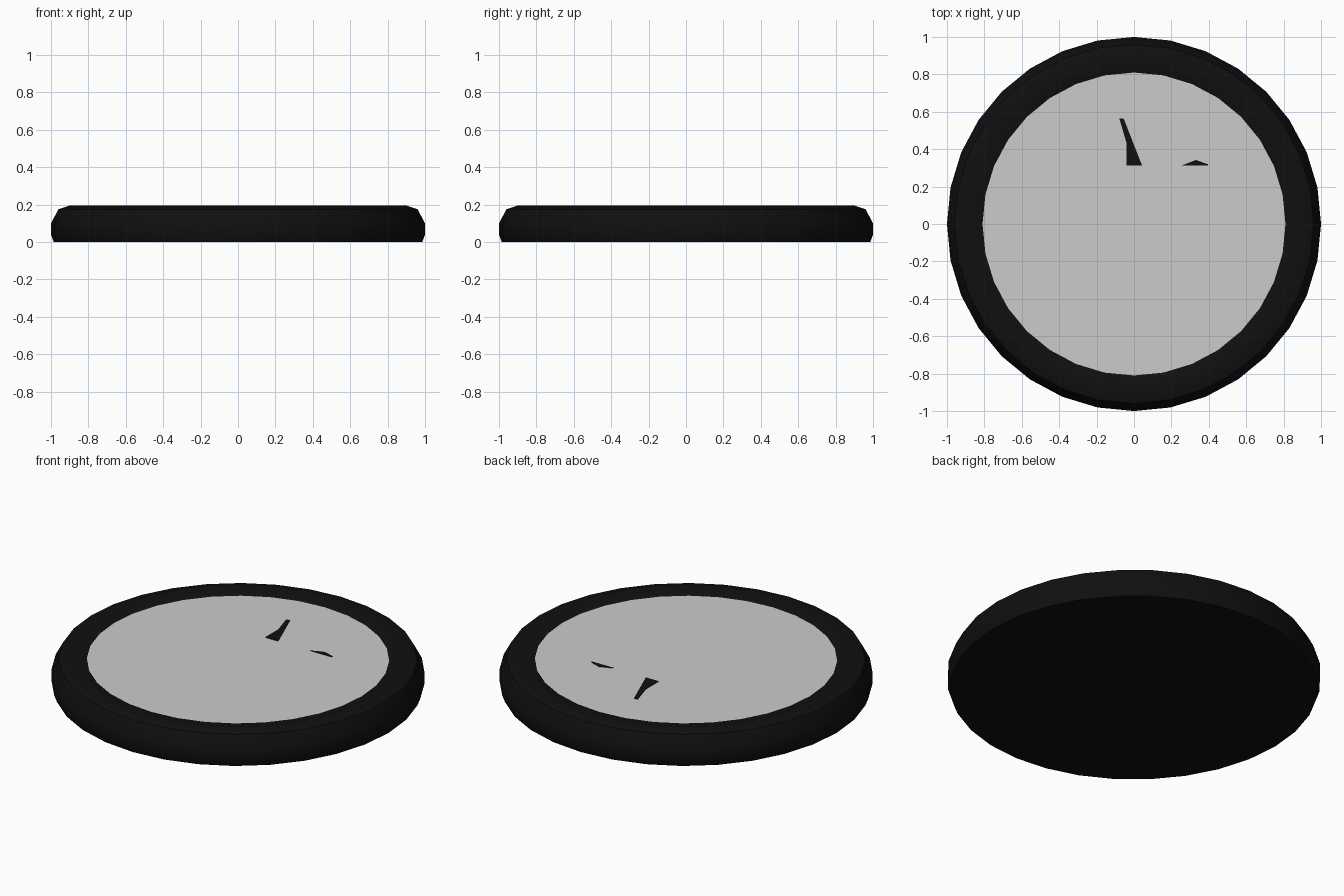
import bpy, bmesh, math

if "Cube" in bpy.data.objects:
    bpy.data.objects.remove(bpy.data.objects["Cube"])

SIDES = 32
black = bpy.data.materials.new("black")
black.diffuse_color = (0.005, 0.005, 0.005, 1)
black.use_nodes = True
black.node_tree.nodes["Principled BSDF"].inputs["Base Color"].default_value = black.diffuse_color


def make_object(name, bm, material=None):
    mesh = bpy.data.meshes.new(name)
    bmesh.ops.recalc_face_normals(bm, faces=bm.faces)
    bm.to_mesh(mesh)
    bm.free()
    obj = bpy.data.objects.new(name, mesh)
    bpy.context.collection.objects.link(obj)
    if material:
        mesh.materials.append(material)
    return obj


def ring(bm, r, z):
    return [bm.verts.new((r * math.cos(math.tau * i / SIDES),
                          r * math.sin(math.tau * i / SIDES), z))
            for i in range(SIDES)]


def smooth(obj, degrees):
    bpy.ops.object.select_all(action='DESELECT')
    obj.select_set(True)
    bpy.context.view_layer.objects.active = obj
    bpy.ops.object.shade_smooth_by_angle(angle=math.radians(degrees))


# Casing: turned rim with a closed back
profile = [(0.985, 0), (1.0, 0.04), (1.0, 0.1), (0.96, 0.175),
           (0.9, 0.195), (0.81, 0.17)]
bm = bmesh.new()
rings = [ring(bm, r, z) for r, z in profile]
for a, b in zip(rings, rings[1:]):
    for i in range(SIDES):
        j = (i + 1) % SIDES
        bm.faces.new((a[i], a[j], b[j], b[i]))
bm.faces.new(rings[0][::-1])
# close temporarily so normals are resolved outwards, then open for the dial
lid = bm.faces.new(rings[-1])
bmesh.ops.recalc_face_normals(bm, faces=bm.faces)
bmesh.ops.delete(bm, geom=[lid], context='FACES_ONLY')
smooth(make_object("clock_casing", bm, black), 35)

# Dial
bm = bmesh.new()
bm.faces.new(ring(bm, 0.81, 0.17))
make_object("clock_dial", bm)


# Hands: thin plates just proud of the dial
def plate(name, outline):
    bm = bmesh.new()
    face = bm.faces.new([bm.verts.new((x, y, 0.168)) for x, y in outline])
    ext = bmesh.ops.extrude_face_region(bm, geom=[face])
    top = [v for v in ext["geom"] if isinstance(v, bmesh.types.BMVert)]
    bmesh.ops.translate(bm, verts=top, vec=(0, 0, 0.005))
    make_object(name, bm, black)


plate("minute_hand", [(-0.04, 0.313), (0.043, 0.313), (-0.055, 0.563),
                      (-0.078, 0.563), (-0.04, 0.433)])
plate("hour_hand", [(0.255, 0.313), (0.395, 0.313), (0.395, 0.32),
                    (0.33, 0.342)])
